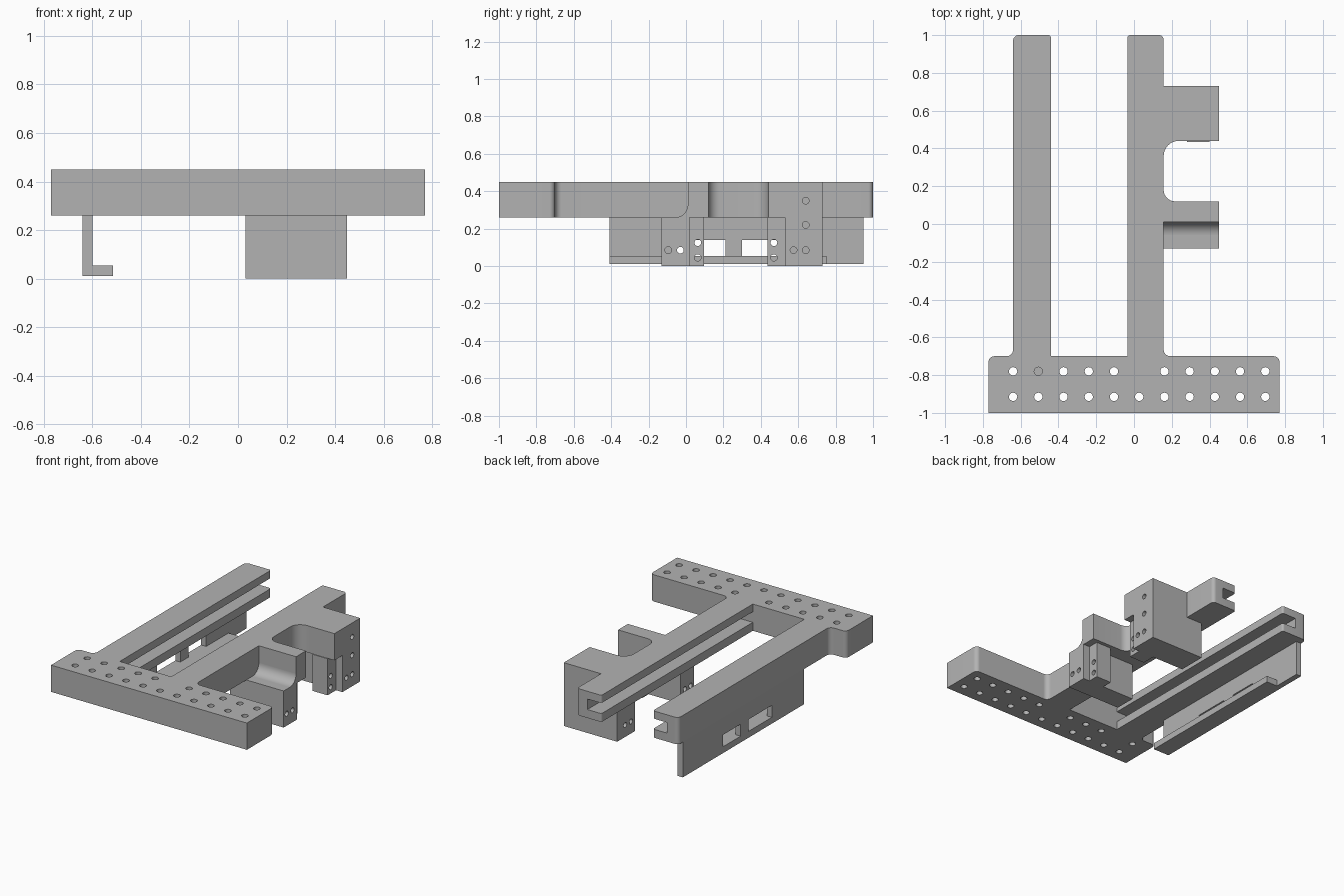
import bpy, bmesh, math
from mathutils import Vector

cube = bpy.data.objects.get("Cube")
if cube:
    bpy.data.objects.remove(cube, do_unlink=True)

grey = bpy.data.materials.new("machined_grey")
grey.use_nodes = True
grey.diffuse_color = (0.45, 0.45, 0.45, 1)
grey.node_tree.nodes["Principled BSDF"].inputs["Base Color"].default_value = (0.45, 0.45, 0.45, 1)


def rounded(points, steps=8):
    """Outline of (a, b, radius) right-angle corners, with arcs where radius > 0."""
    out = []
    for i, (a, b, r) in enumerate(points):
        p = Vector((a, b))
        if r == 0:
            out.append(p)
            continue
        d1 = (Vector(points[i - 1][:2]) - p).normalized()
        d2 = (Vector(points[(i + 1) % len(points)][:2]) - p).normalized()
        for k in range(steps + 1):
            t = math.pi / 2 * k / steps
            out.append(p + r * (d1 + d2) - r * (d2 * math.cos(t) + d1 * math.sin(t)))
    return out


def prism(bm, outline, lo, hi, axis):
    """Extrude an outline along axis x (outline in y, z) or z (outline in x, y)."""
    def place(p, h):
        return (h, p.x, p.y) if axis == "x" else (p.x, p.y, h)
    low = [bm.verts.new(place(p, lo)) for p in outline]
    high = [bm.verts.new(place(p, hi)) for p in outline]
    faces = [bm.faces.new(low), bm.faces.new(high)]
    for i in range(len(low)):
        j = (i + 1) % len(low)
        faces.append(bm.faces.new((low[i], low[j], high[j], high[i])))
    bmesh.ops.recalc_face_normals(bm, faces=faces)


def box(bm, x, y, z):
    prism(bm, [Vector((a, b)) for a, b in
               ((x[0], y[0]), (x[1], y[0]), (x[1], y[1]), (x[0], y[1]))], z[0], z[1], "z")


def hole(bm, a, b, r, lo, hi, axis):
    turn = [math.tau * k / 20 for k in range(20)]
    prism(bm, [Vector((a + r * math.cos(t), b + r * math.sin(t))) for t in turn], lo, hi, axis)


def make(name, bm):
    mesh = bpy.data.meshes.new(name)
    bm.to_mesh(mesh)
    bm.free()
    mesh.materials.append(grey)
    obj = bpy.data.objects.new(name, mesh)
    bpy.context.collection.objects.link(obj)
    return obj


def activate(obj):
    bpy.ops.object.select_all(action="DESELECT")
    obj.select_set(True)
    bpy.context.view_layer.objects.active = obj


def finish(obj, cutter_bm=None):
    """Subtract the cutter mesh, then shade arcs smooth."""
    activate(obj)
    if cutter_bm:
        cutter = make("cutter", cutter_bm)
        cutter.hide_render = True
        mod = obj.modifiers.new("cut", "BOOLEAN")
        mod.operation = "DIFFERENCE"
        mod.solver = "EXACT"
        mod.object = cutter
        activate(obj)
        bpy.ops.object.modifier_apply(modifier=mod.name)
        bpy.data.objects.remove(cutter, do_unlink=True)
    bpy.ops.object.shade_smooth_by_angle(angle=math.radians(30))


def box_part(name, x, y, z, cutter_bm=None):
    bm = bmesh.new()
    box(bm, x, y, z)
    finish(make(name, bm), cutter_bm)


# Main frame: cross bar, two arms and two side lugs in one outline
bottom, top = 0.26, 0.45
bm = bmesh.new()
prism(bm, rounded([
    (-0.77, -1, 0), (0.77, -1, 0), (0.77, -0.7, 0.03),
    (0.157, -0.7, 0.035), (0.157, 0.01, 0), (0.45, 0.01, 0), (0.45, 0.12, 0),
    (0.157, 0.12, 0.06), (0.157, 0.44, 0.08), (0.45, 0.44, 0), (0.45, 0.73, 0),
    (0.157, 0.73, 0), (0.157, 1, 0.025), (-0.035, 1, 0.015),
    (-0.035, -0.7, 0), (-0.44, -0.7, 0), (-0.44, 1, 0.015),
    (-0.64, 1, 0.03), (-0.64, -0.7, 0.035), (-0.77, -0.7, 0.03)]), bottom, top, "z")
frame = make("frame", bm)

# Facing rail slots and the two rows of bolt holes
cuts = bmesh.new()
for x in ((-0.55, -0.4), (-0.075, 0.075)):
    box(cuts, x, (-0.7, 1.1), (0.32, 0.395))
for i in range(11):
    x = -0.64 + 0.1335 * i
    hole(cuts, x, -0.915, 0.022, 0.2, 0.5, "z")
    if i != 5:
        hole(cuts, x, -0.78, 0.022, 0.36 if i == 1 else 0.2, 0.5, "z")
for z in (0.35,):
    hole(cuts, 0.64, z, 0.018, 0.34, 0.5, "x")
finish(frame, cuts)

# Front hanging block with its drilled tab
cuts = bmesh.new()
for y in (-0.095, -0.03):
    hole(cuts, y, 0.085, 0.018, -0.1, 0.6, "x")
box_part("front_block", (0.03, 0.45), (-0.13, 0.02), (0, bottom), cuts)

# Rear hanging block
cuts = bmesh.new()
for y in (0.575, 0.64):
    hole(cuts, y, 0.085, 0.018, -0.1, 0.6, "x")
hole(cuts, 0.64, 0.22, 0.018, 0.34, 0.5, "x")
box_part("rear_block", (0.03, 0.45), (0.53, 0.73), (0, bottom), cuts)

# Tabs facing each other between the blocks
for name, y, centre in (("front_tab", (0.02, 0.095), 0.063), ("rear_tab", (0.435, 0.53), 0.47)):
    cuts = bmesh.new()
    for z in (0.045, 0.125):
        hole(cuts, centre, z, 0.018, 0.2, 0.5, "x")
    box_part(name, (0.28, 0.40), y, (0, bottom), cuts)

# Concave fillet from the front lug down to its block
bm = bmesh.new()
prism(bm, rounded([(-0.06, 0.25, 0), (0.015, 0.25, 0), (0.015, 0.33, 0),
                   (0.01, 0.33, 0), (0.01, 0.26, 0.069), (-0.06, 0.26, 0)]), 0.157, 0.45, "x")
finish(make("lug_fillet", bm))

# Left hanging wall with two windows, and its foot flange
cuts = bmesh.new()
for y in ((-0.05, 0.21), (0.30, 0.50)):
    box(cuts, (-0.7, -0.55), y, (0.055, 0.14))
box_part("side_wall", (-0.64, -0.60), (-0.41, 0.95), (0.01, bottom), cuts)
box_part("foot_flange", (-0.60, -0.515), (-0.41, 0.75), (0.01, 0.055))
